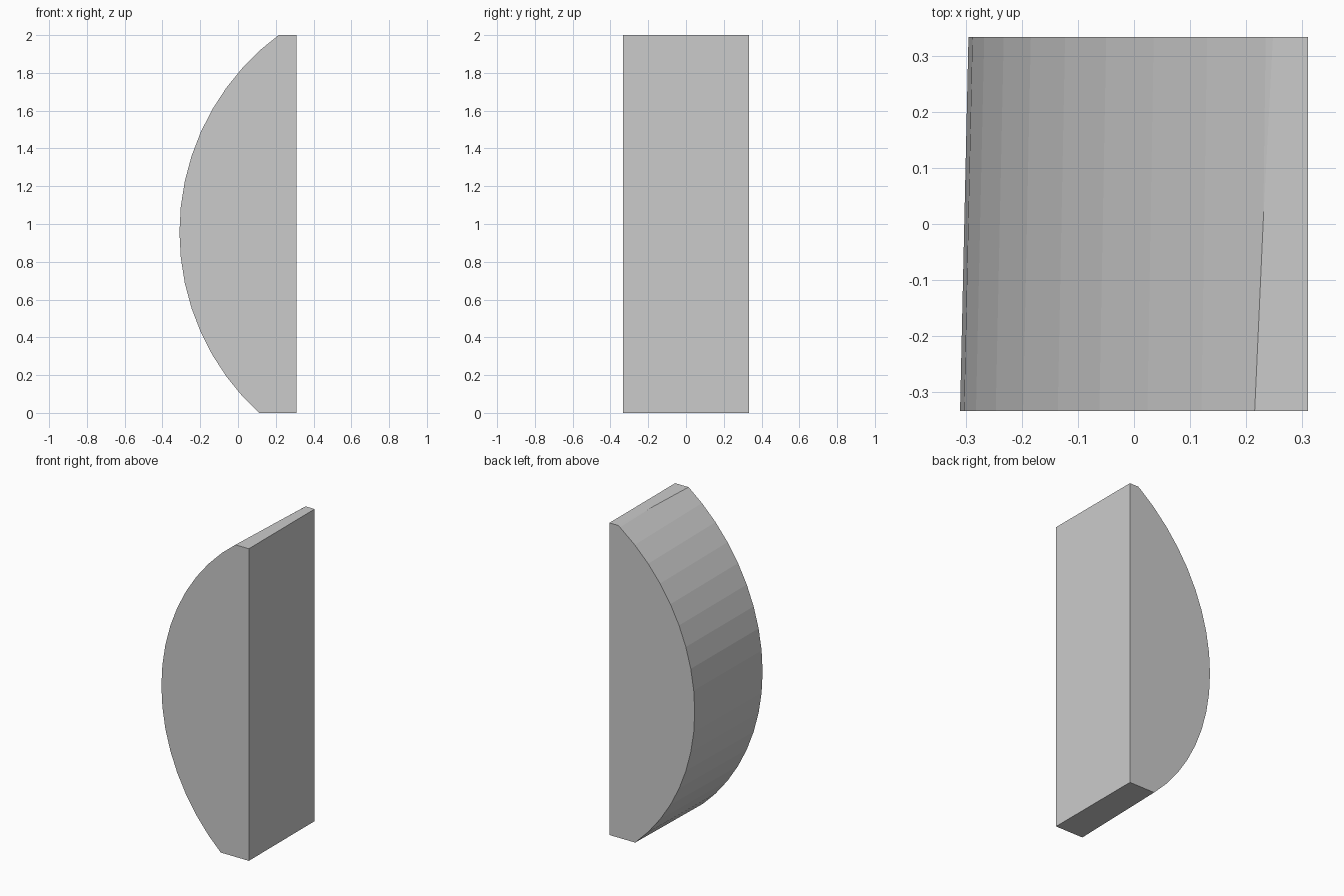
import bpy, bmesh, math
from mathutils import Matrix, Vector

if "Cube" in bpy.data.objects:
    bpy.data.objects.remove(bpy.data.objects["Cube"])

HALF_DEPTH = 0.333

# Slightly tapered 60-sided drum lying along y, whose rim forms the curved back
bm = bmesh.new()
bmesh.ops.create_cone(bm, cap_ends=True, segments=60, radius1=1.30,
                      radius2=1.285, depth=2 * HALF_DEPTH,
                      matrix=Matrix.Rotation(math.radians(-90), 4, 'X'))

# Place the drum centre, leaning very slightly down towards the rear
for v in bm.verts:
    lean = 0.005 * (v.co.y + HALF_DEPTH) / (2 * HALF_DEPTH)
    v.co += Vector((0.99, 0, 0.957 - lean))

# Slice off the flat right side, the top and the base
cuts = [((0.31, 0, 0), (1, 0, 0)),
        ((0, 0, 2), (0, 0, 1)),
        ((0, 0, 0), (0, 0, -1))]
for point, normal in cuts:
    geom = bm.verts[:] + bm.edges[:] + bm.faces[:]
    bmesh.ops.bisect_plane(bm, geom=geom, plane_co=point, plane_no=normal,
                           clear_outer=True)
    rim = [e for e in bm.edges if e.is_boundary]
    bmesh.ops.holes_fill(bm, edges=rim, sides=0)
bmesh.ops.recalc_face_normals(bm, faces=bm.faces[:])

mesh = bpy.data.meshes.new("curved_block")
bm.to_mesh(mesh)
bm.free()
block = bpy.data.objects.new("curved_block", mesh)
bpy.context.collection.objects.link(block)
